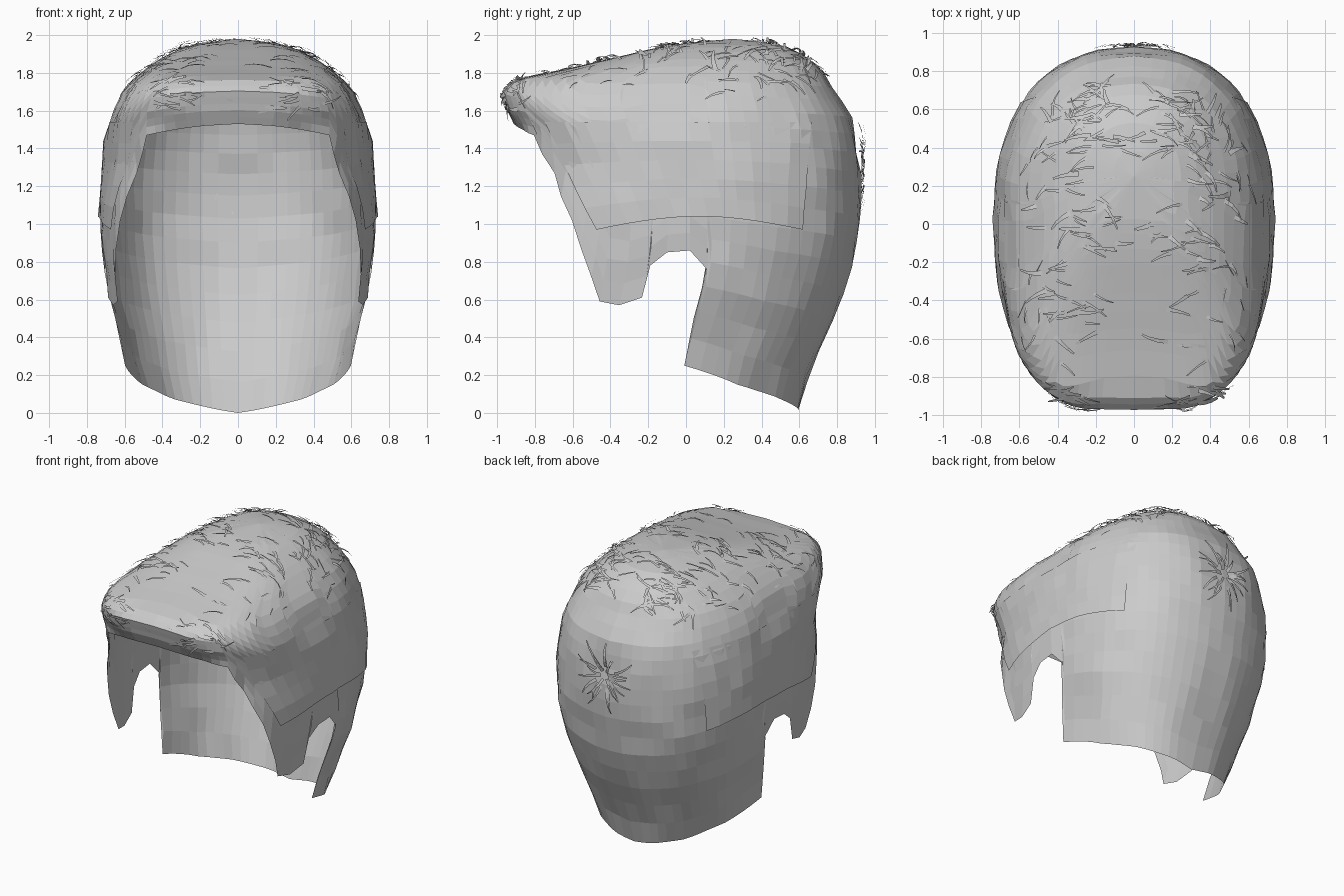
import bpy, math, random
from mathutils import Vector, noise

random.seed(4)
cube = bpy.data.objects.get("Cube")
if cube:
    bpy.data.objects.remove(cube)

hair = bpy.data.materials.new("hair grey")
hair.use_nodes = True
hair.diffuse_color = (0.6, 0.6, 0.6, 1)
hair.node_tree.nodes["Principled BSDF"].inputs["Base Color"].default_value = (0.6, 0.6, 0.6, 1)

# Horizontal sections: height, half width, centre y, back y, front y
SECTIONS = [
    (0, .5, -.15, .59, -.9), (.25, .595, -.13, .67, -1), (.42, .625, -.09, .75, -1.05),
    (.62, .685, -.03, .83, -1.1), (.8, .71, 0, .885, -1.05),
    (1, .722, 0, .92, -1), (1.25, .722, 0, .93, -.95), (1.5, .69, 0, .895, -.89),
    (1.6, .66, 0, .86, -.95), (1.7, .61, 0, .79, -.97), (1.77, .55, 0, .75, -.9),
    (1.82, .49, .03, .71, -.64), (1.88, .4, .1, .65, -.38), (1.93, .3, .15, .56, -.17),
    (1.96, .2, .2, .47, 0), (1.98, 0, .25, .25, .25)]
TOP = SECTIONS[-1][0]
# Lower hairline seen from the side (y, z), nape to forehead
HAIRLINE = [(.59, 0), (.5, .07), (.27, .15), (-.01, .25), (.04, .5), (.11, .76), (.02, .86),
            (-.1, .85), (-.19, .78), (-.23, .61), (-.35, .57), (-.46, .59), (-.5, .72),
            (-.6, 1.02), (-.7, 1.27), (-.8, 1.47)]


def section(z):
    z = min(max(z, 0), TOP)
    for a, b in zip(SECTIONS, SECTIONS[1:]):
        if z <= b[0]:
            t = (z - a[0]) / (b[0] - a[0])
            return [p + (q - p) * t for p, q in zip(a[1:], b[1:])]


def power(z, angle):
    """Squareness of a section: the front grows boxier towards the fringe."""
    return 2.35 + 1.5 * min(max((z - 1.3) / .3, 0), 1) if angle < 0 else 2.4


def surface(angle, z, lift=0):
    """Point on the uneven scalp; angle runs from -90 degrees (front) to 90 (back)."""
    w, yc, yb, yf = section(z)
    e = 2 / power(z, angle)
    s, c = math.sin(angle), max(math.cos(angle), 0)
    depth = yb - yc if s > 0 else yc - yf
    x = w * c ** e if c > 1e-6 else 0
    y = yc + math.copysign(abs(s) ** e, s) * depth
    p = Vector((x, y, z))
    bump = noise.noise(p * 6) * .016 * min(1, (TOP - z) * 5)
    return p + Vector((x, y - yc, 0)).normalized() * (lift + bump)


def angle_at(y, z):
    w, yc, yb, yf = section(z)
    depth = yb - yc if y > yc else yc - yf
    u = min(abs(y - yc) / depth, 1)
    return math.copysign(math.asin(u ** (power(z, y - yc) / 2)), y - yc)


def make_object(name, verts, faces, mirror=True):
    mesh = bpy.data.meshes.new(name)
    mesh.from_pydata(verts, [], faces)
    mesh.materials.append(hair)
    ob = bpy.data.objects.new(name, mesh)
    bpy.context.collection.objects.link(ob)
    if mirror:
        mod = ob.modifiers.new("Mirror", "MIRROR")
        mod.merge_threshold = 0.002
    return ob


def grid_faces(cols, rows):
    return [(c * rows + r, c * rows + r + 1, (c + 1) * rows + r + 1, (c + 1) * rows + r)
            for c in range(cols - 1) for r in range(rows - 1)]


# Main shell: columns rising from the hairline to the top of the head
edge = [(angle_at(y, z), z) for y, z in HAIRLINE]
edge[0] = (math.pi / 2, 0)
edge.append((-math.pi / 2, 1.53))
columns = []
for (a0, z0), (a1, z1) in zip(edge, edge[1:]):
    n = max(1, math.ceil(abs(a1 - a0) / 0.11))
    columns += [(a0 + (a1 - a0) * i / n, z0 + (z1 - z0) * i / n) for i in range(n)]
columns.append(edge[-1])
ROWS = 21
verts = []
for a, low in columns:
    for r in range(ROWS):
        f = 1 - (1 - r / (ROWS - 1)) ** 1.7
        verts.append(surface(a, low + (TOP - low) * f))
make_object("hair_shell", verts, grid_faces(len(columns), ROWS))

# Overlapping side layer, free at its lower edge and flush at its top
verts = []
COLS, LAYERS = 14, 6
for i in range(COLS):
    t = i / (COLS - 1)
    low = .97 + .07 * math.sin(math.pi * t)
    for r in range(LAYERS):
        f = r / (LAYERS - 1)
        z = low + (1.54 - low) * f
        front, back = -.47 - .28 * f, .61 + .05 * f
        y = front + (back - front) * t
        verts.append(surface(angle_at(y, z), z, .012 - .008 * f))
make_object("side_layer", verts, grid_faces(COLS, LAYERS))


# Loose strands: thin bent strips that follow the curve of the scalp
def strand(verts, faces, base, along, normal, length, width, rise):
    side = normal.cross(along).normalized()
    bend = random.uniform(-.35, .35) * length
    first = len(verts)
    for k in range(4):
        t = k / 3
        p = base + along * length * t + side * bend * t * t
        p += normal * (0.004 + rise * math.sin(t * 2.2) - (length * t) ** 2 * .7)
        half = side * width * (1 - .6 * t) / 2
        verts += [p - half, p + half]
    faces += [(first + 2 * k, first + 2 * k + 1, first + 2 * k + 3, first + 2 * k + 2)
              for k in range(3)]


def frame(a, z):
    p = surface(a, z)
    du = surface(a + .03, z) - p
    dv = surface(a, z + .008) - p
    n = dv.cross(du).normalized()
    if n.dot(p - Vector((0, 0, 1))) < 0:
        n = -n
    return p, n


def scatter(name, count, low, high, a0, a1, direction, size, width, rise):
    verts, faces = [], []
    for _ in range(count):
        p, n = frame(random.uniform(a0, a1), random.uniform(low, high))
        if random.random() < .5:
            p.x, n.x = -p.x, -n.x
        d = Vector(direction) + Vector([random.uniform(-.4, .4) for _ in range(3)])
        d.x *= random.choice((-1, 1))
        d = (d - n * d.dot(n)).normalized()
        strand(verts, faces, p, d, n, random.uniform(.5, 1) * size,
               random.uniform(.4, 1) * width, random.uniform(.3, 1) * rise)
    make_object(name, verts, faces, False)


scatter("top_strands", 150, 1.79, 1.97, -1.5, 1.4, (1, -.3, 0), .15, .03, .022)
scatter("crown_strands", 35, 1.74, 1.92, .3, 1.5, (.6, .6, -.4), .15, .03, .022)
scatter("fringe_strands", 40, 1.6, 1.77, -1.57, -1, (1, 0, -.2), .13, .03, .012)
scatter("temple_strands", 24, 1.66, 1.82, -.6, .6, (.2, -1, -.2), .12, .02, .014)

# Radiating whorl at the back of the head
verts, faces = [], []
for i in range(24):
    t = i / 24 * math.tau + random.uniform(-.2, .2)
    d = Vector((math.cos(t), 0, math.sin(t)))
    base = Vector((0, .925, 1.33)) + d * random.uniform(.02, .1)
    n = Vector((base.x * .8, 1, 0)).normalized()
    d = (d - n * d.dot(n)).normalized()
    strand(verts, faces, base, d, n, random.uniform(.1, .2),
           random.uniform(.018, .03), random.uniform(.008, .03))
make_object("whorl_strands", verts, faces, False)
